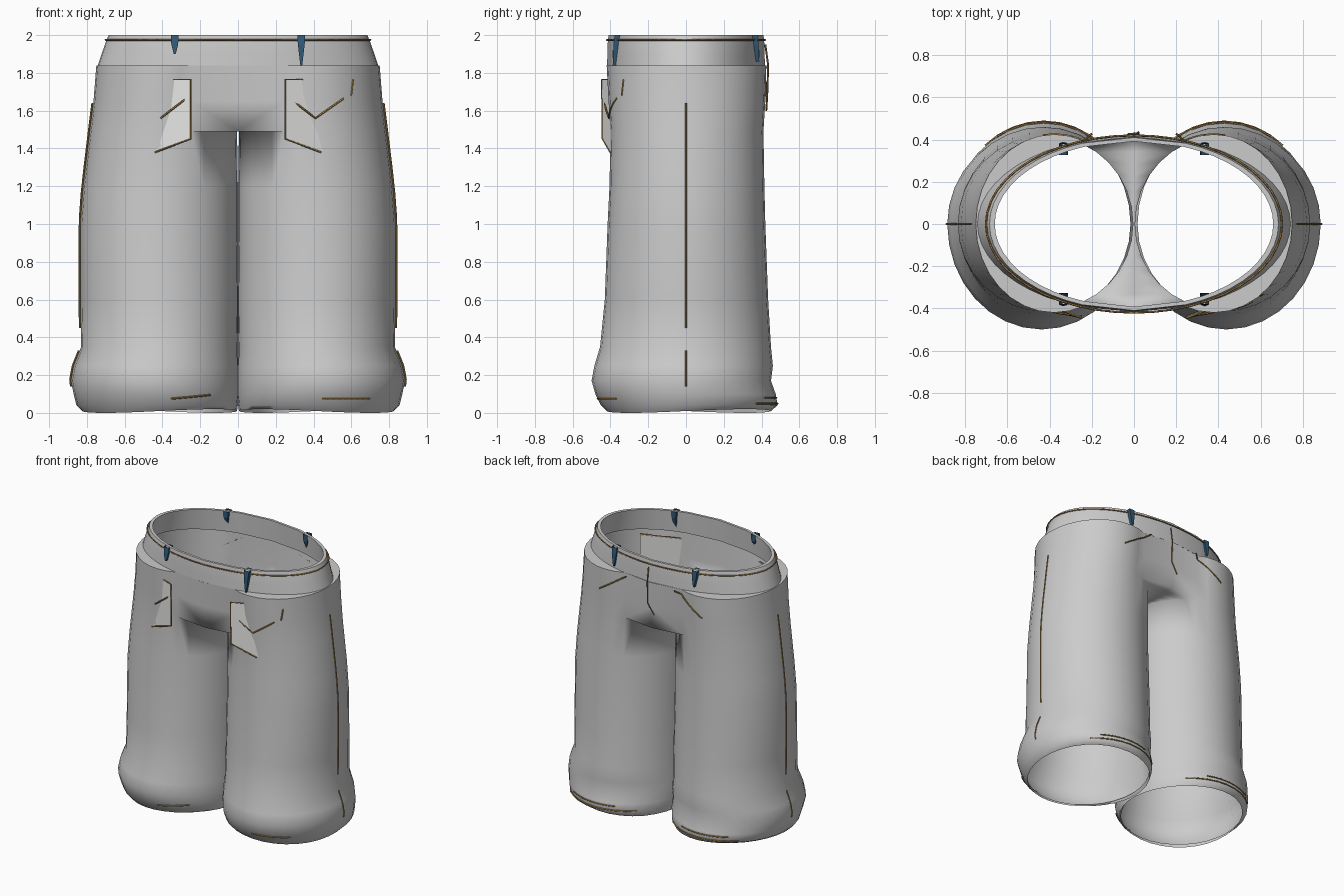
import bpy, bmesh, math
from mathutils import Vector

if "Cube" in bpy.data.objects:
    bpy.data.objects.remove(bpy.data.objects["Cube"])

def mat(name, c):
    m = bpy.data.materials.new(name)
    m.diffuse_color = (*c, 1)
    m.use_nodes = True
    m.node_tree.nodes["Principled BSDF"].inputs["Base Color"].default_value = m.diffuse_color
    return m

CLOTH = mat("grey cloth", (0.6, 0.6, 0.6))
POCKET = mat("light grey cloth", (0.78, 0.78, 0.77))
THREAD = mat("gold thread", (0.36, 0.21, 0.06))
BLUE = mat("dark blue", (0.03, 0.10, 0.18))

# leg profile: z, outer x, inner x, front depth, back depth
PROFILE = [(0.01, .825, .005, .42, .45), (0.04, .855, .0, .45, .485), (0.10, .87, -.01, .48, .475),
           (0.17, .885, -.01, .50, .45), (0.25, .87, -.01, .485, .46), (0.35, .83, .0, .455, .45),
           (0.60, .835, -.005, .43, .435), (1.00, .835, .0, .415, .42), (1.20, .82, .0, .405, .415),
           (1.49, .785, .005, .40, .41), (1.65, .765, .005, .41, .42), (1.84, .75, .005, .42, .425)]
N, K = 32, 10            # points per ring, index where the leg meets the centre panel
CROTCH = 9

def section(z):
    for a, b in zip(PROFILE, PROFILE[1:]):
        if z <= b[0]:
            t = max(0, (z - a[0]) / (b[0] - a[0]))
            return [p + (q - p) * t for p, q in zip(a, b)][1:]
    return PROFILE[-1][1:]

def leg_point(z, ang, grow=0.0):
    xo, xi, f, b = section(z)
    r = (xo - xi) / 2 + grow
    d = (b if math.sin(ang) > 0 else f) + grow
    return Vector(((xo + xi) / 2 + r * math.cos(ang), d * math.sin(ang), z))

def surface(x, z, side=-1, grow=0.003):
    xo, xi, f, b = section(z)
    u = max(-1, min(1, (abs(x) - (xo + xi) / 2) / ((xo - xi) / 2)))
    p = leg_point(z, side * math.acos(u), grow)
    if abs(x) < .23:
        p.y = side * ((b if side > 0 else f) + grow)
    return Vector((x, p.y, z))

def finish(bm, name, material, smooth=None, mirror=False):
    bmesh.ops.remove_doubles(bm, verts=bm.verts, dist=0.0005)
    bmesh.ops.recalc_face_normals(bm, faces=bm.faces)
    me = bpy.data.meshes.new(name)
    bm.to_mesh(me)
    bm.free()
    me.materials.append(material)
    ob = bpy.data.objects.new(name, me)
    bpy.context.collection.objects.link(ob)
    if smooth:
        bpy.ops.object.select_all(action='DESELECT')
        ob.select_set(True)
        bpy.context.view_layer.objects.active = ob
        bpy.ops.object.shade_smooth_by_angle(angle=math.radians(smooth))
    if mirror:
        mod = ob.modifiers.new("mirror", 'MIRROR')
        mod.merge_threshold = 0.002
    return ob

def strip(bm, rows, closed=False):
    for a, b in zip(rows, rows[1:]):
        for i in range(len(a) if closed else len(a) - 1):
            j = (i + 1) % len(a)
            bm.faces.new((a[i], a[j], b[j], b[i]))

# trousers: one leg, half of the hips and the underside, mirrored
bm = bmesh.new()
angles = [2 * math.pi * i / N for i in range(N)]
legs = [[bm.verts.new(leg_point(.03, a, -.015)) for a in angles]]
for k, row in enumerate(PROFILE[:CROTCH + 1]):
    ring = []
    for a in angles:
        p = leg_point(row[0], a)
        p.x = max(p.x, 0.001)
        if k < 1:      # gently wavy hem
            p.z += .01 * math.sin(2 * a)
        ring.append(bm.verts.new(p))
    legs.append(ring)
strip(bm, legs, True)

hip = []
for z, xo, xi, f, b in PROFILE[CROTCH:]:
    row = [Vector((0, -f, z))] + [leg_point(z, 2 * math.pi * i / N) for i in range(-K, K + 1)] + [Vector((0, b, z))]
    hip.append([bm.verts.new(p) for p in row])
strip(bm, hip)
for s in (1, -1):      # underside between the legs
    arc = [leg_point(1.49, s * 2 * math.pi * i / N) for i in range(K, N // 2 + 1)]
    mid = [Vector((0, p.y, 1.49)) for p in arc]
    mid[0].y = .41 if s > 0 else -.40
    strip(bm, [[bm.verts.new(p) for p in arc], [bm.verts.new(p) for p in mid]])
finish(bm, "trouser_legs_and_hips", CLOTH, 120, True)

# waistband with a thin rolled top edge
bm = bmesh.new()
rows = []
for z, rx, ry in [(1.84, .75, .425), (1.84, .742, .418), (1.90, .722, .416), (1.97, .698, .414),
                  (2.0, .685, .41), (2.0, .66, .392), (1.84, .70, .40)]:
    pts = []
    for i in range(-K - 1, K + 2):
        t = math.radians(69) * i / K if abs(i) <= K else math.copysign(math.pi / 2, i)
        p = Vector((rx * math.cos(t), ry * math.sin(t), z))
        if not rows:   # first row meets the hips
            p = leg_point(z, 2 * math.pi * i / N) if abs(i) <= K else Vector((0, .425 if i > 0 else -.42, z))
        pts.append(bm.verts.new(p))
    rows.append(pts)
strip(bm, rows)
finish(bm, "waistband", CLOTH, 40, True)

def thread(name, pts, r=0.005, closed=False):
    cu = bpy.data.curves.new(name, 'CURVE')
    cu.dimensions = '3D'
    cu.bevel_depth, cu.bevel_resolution, cu.use_fill_caps = r, 0, True
    sp = cu.splines.new('POLY')
    sp.points.add(len(pts) - 1)
    for q, p in zip(sp.points, pts):
        q.co = (*p, 1)
    sp.use_cyclic_u = closed
    cu.materials.append(THREAD)
    bpy.context.collection.objects.link(bpy.data.objects.new(name, cu))

def mix(a, b, n=6):
    return [tuple(p + (q - p) * i / n for p, q in zip(a, b)) for i in range(n + 1)]

# waist stitching
thread("waist_stitching", [(.702 * math.cos(a), .42 * math.sin(a), 1.975)
                           for a in (2 * math.pi * i / 48 for i in range(48))], closed=True)

for s, side in ((1, "right"), (-1, "left")):
    flip = lambda ps: [Vector((s * p[0], p[1], p[2])) for p in ps]
    # side seams
    for n, (lo, hi) in enumerate([(.45, 1.64), (.14, .33)]):
        zs = [lo + (hi - lo) * i / 10 for i in range(11)]
        thread(f"{side}_side_seam_{n}", flip([leg_point(z, 0, .005) for z in zs]))
    # front pocket plate, slanted so its outer half sinks through the cloth
    plate = flip([(.60, -.31, 1.765), (.25, -.445, 1.765), (.25, -.442, 1.45), (.44, -.402, 1.38), (.60, -.31, 1.45)])
    bm = bmesh.new()
    front = [bm.verts.new(p) for p in plate]
    back = [bm.verts.new(p + Vector((-s * .003, .008, 0))) for p in plate]
    bm.faces.new(front)
    bm.faces.new(back)
    strip(bm, [front, back], True)
    finish(bm, f"{side}_front_pocket", POCKET)
    thread(f"{side}_pocket_border", plate[:4])
    # pocket decoration stitches
    path = mix((.28, 1.66), (.41, 1.56))
    if s > 0:
        path += mix((.41, 1.56), (.56, 1.665))
        thread("right_pocket_tick", [surface(x, z) for x, z in mix((.60, 1.68), (.61, 1.765), 2)])
    thread(f"{side}_pocket_stitch", [surface(s * x, z, -1, max(.004, .036 - .25 * max(0, x - .28)))
                                     for x, z in path])
    # back yoke stitches
    thread(f"{side}_back_stitch", [surface(s * x, z, 1) for x, z in mix((.20, 1.83), (.43, 1.68))])
    # hem stitches, front and back
    arcs = [(.075, -88, -52) if s > 0 else (.075, -100, -130), (.05, 50, 130), (.08, 60, 110)]
    for n, (z, a0, a1) in enumerate(arcs):
        thread(f"{side}_hem_stitch_{n}", flip([leg_point(z + .02 * (n == 0 and s < 0) * i / 8,
                                                         math.radians(a0 + (a1 - a0) * i / 8), .002)
                                               for i in range(9)]))

# back centre seam
thread("back_centre_seam", [(.02, .42, 1.95), (.02, .435, 1.84), (.02, .43, 1.68), (-.03, .425, 1.60)])

# tapered belt loops wrapped over both faces of the waistband
for x, y, low in [(.335, -1, 1.84), (-.335, -1, 1.90), (.335, 1, 1.86), (-.335, 1, 1.88)]:
    bm = bmesh.new()
    rows = []
    for z, w, outer, inner in [(2.005, .021, .378, .328), (1.95, .018, .384, .329), (low, .005, .388, .36)]:
        rows.append([bm.verts.new((x + i * w, y * d, min(z, 2.0)))
                     for i, d in ((-1, outer), (1, outer), (1, inner), (-1, inner))])
    strip(bm, rows, True)
    finish(bm, f"belt_loop_{'right' if x > 0 else 'left'}_{'front' if y < 0 else 'back'}", BLUE)
